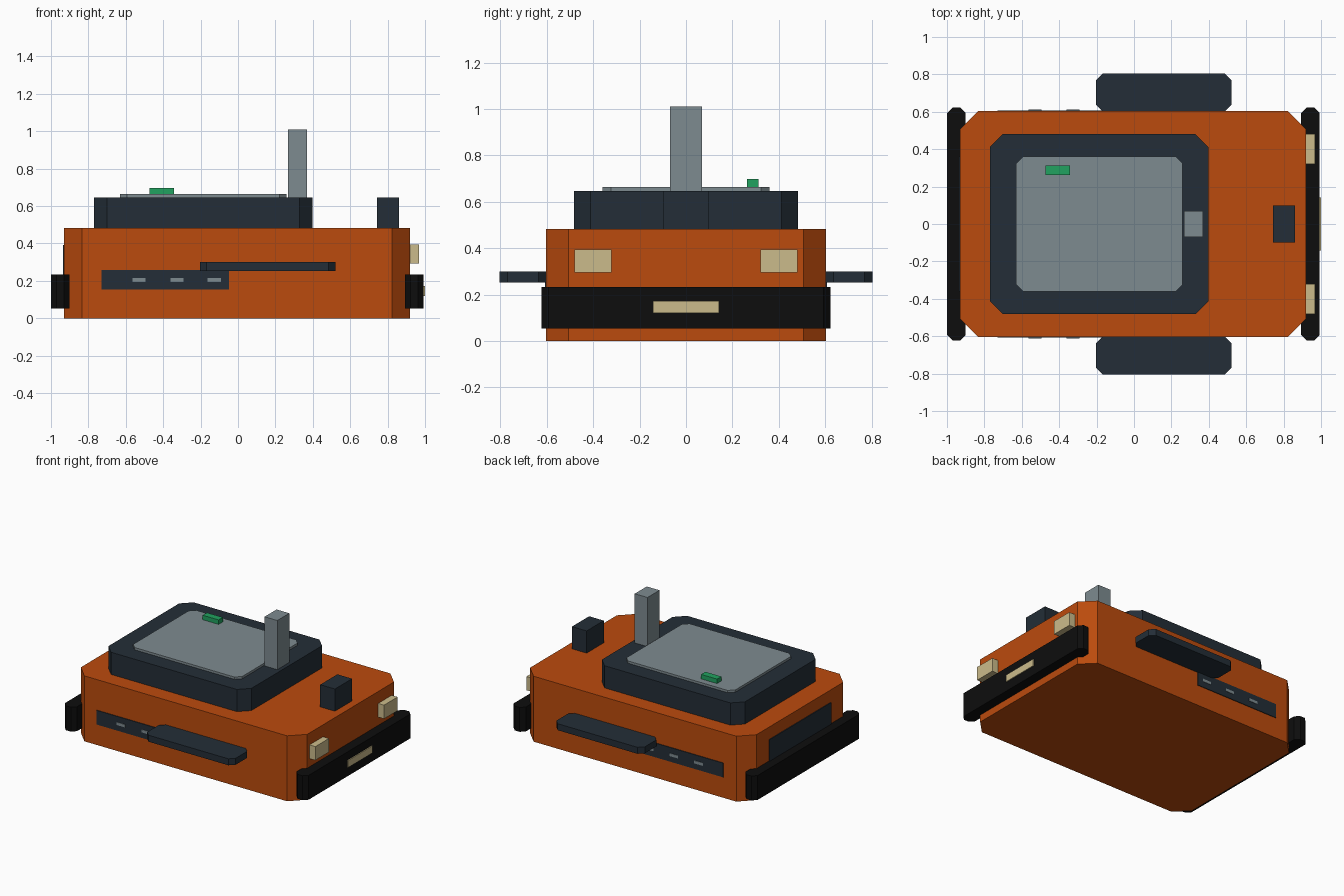
import bpy
import bmesh

if "Cube" in bpy.data.objects:
    bpy.data.objects.remove(bpy.data.objects["Cube"])


def material(name, rgb):
    m = bpy.data.materials.new(name)
    m.diffuse_color = (*rgb, 1)
    m.use_nodes = True
    m.node_tree.nodes["Principled BSDF"].inputs["Base Color"].default_value = m.diffuse_color
    return m


ORANGE = material("orange paint", (0.50, 0.070, 0.004))
DARK = material("dark slate", (0.017, 0.027, 0.038))
BLACK = material("black rubber", (0.004, 0.004, 0.004))
GREY = material("grey metal", (0.207, 0.258, 0.28))
CREAM = material("cream lamp", (0.60, 0.50, 0.26))
GREEN = material("green light", (0.015, 0.36, 0.115))


def block(name, mat, x, y, z, cut=0.0):
    """Upright prism between the given (min, max) ranges, corners cut in plan."""
    (x0, x1), (y0, y1), (z0, z1) = x, y, z
    if cut:
        plan = [(x0 + cut, y0), (x1 - cut, y0), (x1, y0 + cut), (x1, y1 - cut),
                (x1 - cut, y1), (x0 + cut, y1), (x0, y1 - cut), (x0, y0 + cut)]
    else:
        plan = [(x0, y0), (x1, y0), (x1, y1), (x0, y1)]
    bm = bmesh.new()
    base = bm.faces.new([bm.verts.new((px, py, z0)) for px, py in plan])
    top = bmesh.ops.extrude_face_region(bm, geom=[base])["geom"]
    bmesh.ops.translate(bm, vec=(0, 0, z1 - z0),
                        verts=[v for v in top if isinstance(v, bmesh.types.BMVert)])
    bmesh.ops.recalc_face_normals(bm, faces=bm.faces)
    mesh = bpy.data.meshes.new(name)
    bm.to_mesh(mesh)
    bm.free()
    mesh.materials.append(mat)
    obj = bpy.data.objects.new(name, mesh)
    bpy.context.collection.objects.link(obj)
    return obj


def both_sides(name, mat, x, y, z, cut=0.0):
    """Same block on the +y and -y sides."""
    block(name + "_left", mat, x, y, z, cut)
    block(name + "_right", mat, x, (-y[1], -y[0]), z, cut)


# Hull, raised deck and top plate
block("body", ORANGE, (-0.93, 0.92), (-0.603, 0.603), (0, 0.483), 0.097)
block("upper_deck", DARK, (-0.77, 0.398), (-0.482, 0.482), (0.483, 0.647), 0.07)
block("deck_plate", GREY, (-0.63, 0.26), (-0.36, 0.36), (0.647, 0.664), 0.037)

# Fittings on top
block("mast", GREY, (0.266, 0.37), (-0.07, 0.07), (0.645, 1.01))
block("status_light", GREEN, (-0.472, -0.342), (0.262, 0.312), (0.664, 0.697))
block("sensor_box", DARK, (0.742, 0.862), (-0.10, 0.10), (0.483, 0.647))

# Bumpers and end details
block("front_bumper", BLACK, (0.893, 0.993), (-0.623, 0.623), (0.053, 0.233), 0.03)
block("rear_bumper", BLACK, (-1.0, -0.90), (-0.623, 0.623), (0.053, 0.233), 0.03)
block("bumper_plate", CREAM, (0.992, 1.0), (-0.142, 0.142), (0.12, 0.172))
block("rear_panel", DARK, (-0.936, -0.929), (-0.36, 0.36), (0.13, 0.392))
both_sides("headlight", CREAM, (0.92, 0.968), (0.322, 0.48), (0.294, 0.395))

# Side steps, vent panels and vent slots
both_sides("side_step", DARK, (-0.203, 0.52), (0.602, 0.805), (0.252, 0.30), 0.035)
both_sides("vent_panel", DARK, (-0.73, -0.047), (0.602, 0.608), (0.153, 0.258))
for i, cx in enumerate((-0.53, -0.327, -0.127)):
    both_sides(f"vent_slot_{i + 1}", GREY, (cx - 0.035, cx + 0.035),
               (0.607, 0.611), (0.195, 0.216))
